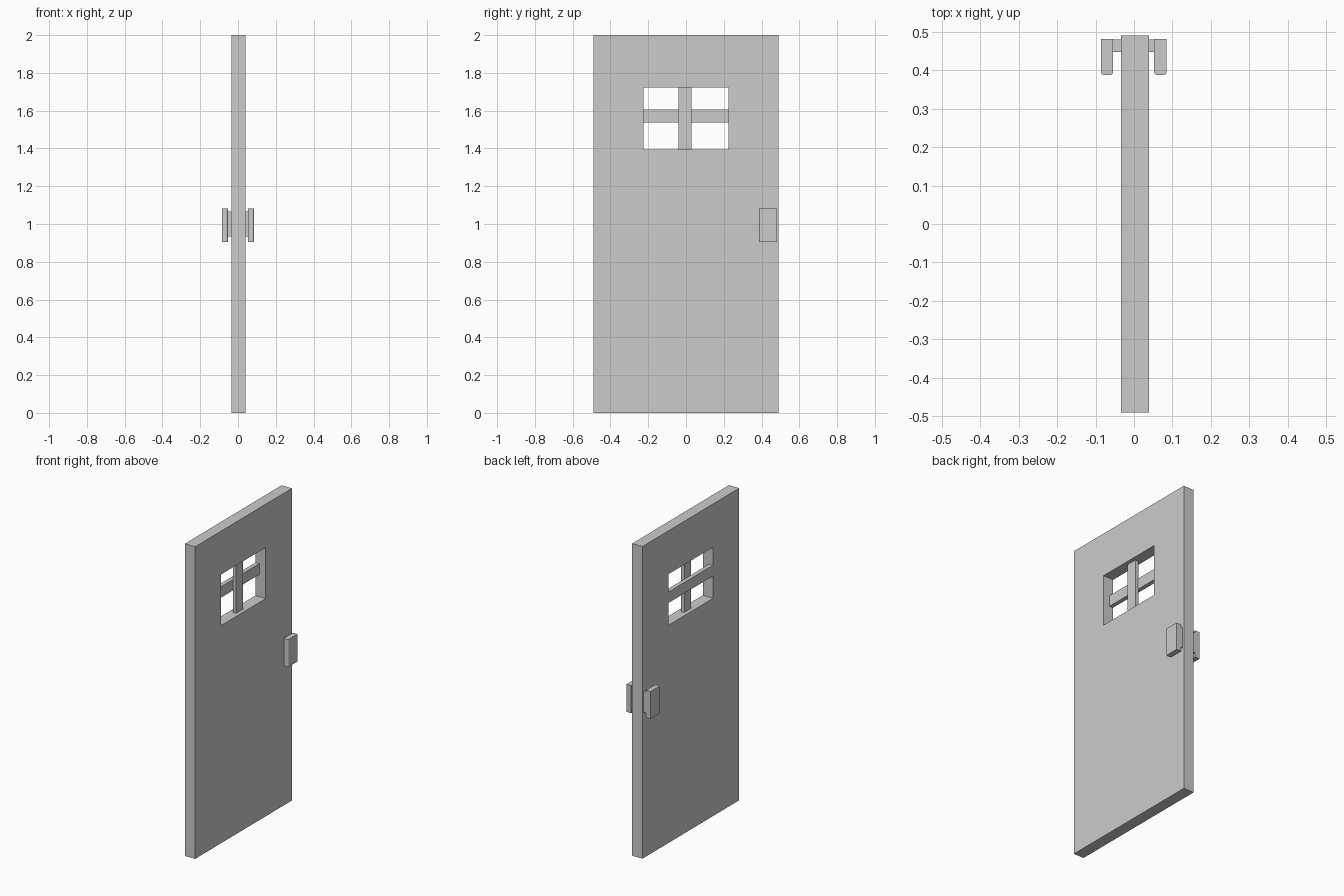
import bpy, bmesh

if "Cube" in bpy.data.objects:
    bpy.data.objects.remove(bpy.data.objects["Cube"])


def finish(name, bm):
    bmesh.ops.recalc_face_normals(bm, faces=bm.faces[:])
    mesh = bpy.data.meshes.new(name)
    bm.to_mesh(mesh)
    bm.free()
    ob = bpy.data.objects.new(name, mesh)
    bpy.context.collection.objects.link(ob)
    return ob


def box(name, x, y, z, round_edges=0):
    """Box from (min, max) ranges; optionally round the vertical edges at low y."""
    bm = bmesh.new()
    bmesh.ops.create_cube(bm, size=1)
    for v in bm.verts:
        v.co = [r[0] + (r[1] - r[0]) * (c + 0.5) for r, c in zip((x, y, z), v.co)]
    if round_edges:
        edges = [e for e in bm.edges
                 if all(abs(v.co.y - y[0]) < 1e-4 for v in e.verts)
                 and abs(e.verts[0].co.x - e.verts[1].co.x) < 1e-4]
        bmesh.ops.bevel(bm, geom=edges, offset=round_edges, segments=3,
                        profile=0.5, affect='EDGES')
    return finish(name, bm)


def framed_panel(name, x, outer, inner):
    """Slab with a rectangular through-opening; rectangles are (y0, y1, z0, z1)."""
    bm = bmesh.new()

    def ring(px, r):
        y0, y1, z0, z1 = r
        return [bm.verts.new((px, y, z))
                for y, z in ((y0, z0), (y1, z0), (y1, z1), (y0, z1))]

    # Rings in order around the section: back outer, front outer, front inner, back inner
    rings = [ring(x[0], outer), ring(x[1], outer), ring(x[1], inner), ring(x[0], inner)]
    for k in range(4):
        a, b = rings[k], rings[(k + 1) % 4]
        for i in range(4):
            j = (i + 1) % 4
            bm.faces.new((a[i], a[j], b[j], b[i]))
    return finish(name, bm)


# Door slab with window opening
DOOR_X = (-0.034, 0.039)
WIN_Y, WIN_Z = (-0.226, 0.225), (1.395, 1.722)
framed_panel("door_panel", DOOR_X, (-0.49, 0.49, 0, 2), WIN_Y + WIN_Z)

# Crossed window bars, the horizontal one sitting behind the vertical one
box("window_bar_vertical", (-0.008, 0.014), (-0.04, 0.029), WIN_Z)
box("window_bar_horizontal", (-0.033, -0.006), WIN_Y, (1.537, 1.607))

# Handle on each side: short stem and a plate with rounded free end
for side, stem, plate in (("right", (0.038, 0.054), (0.052, 0.085)),
                          ("left", (-0.056, -0.033), (-0.086, -0.054))):
    box("handle_stem_" + side, stem, (0.447, 0.479), (0.935, 1.067))
    box("handle_plate_" + side, plate, (0.387, 0.481), (0.906, 1.082), 0.009)
